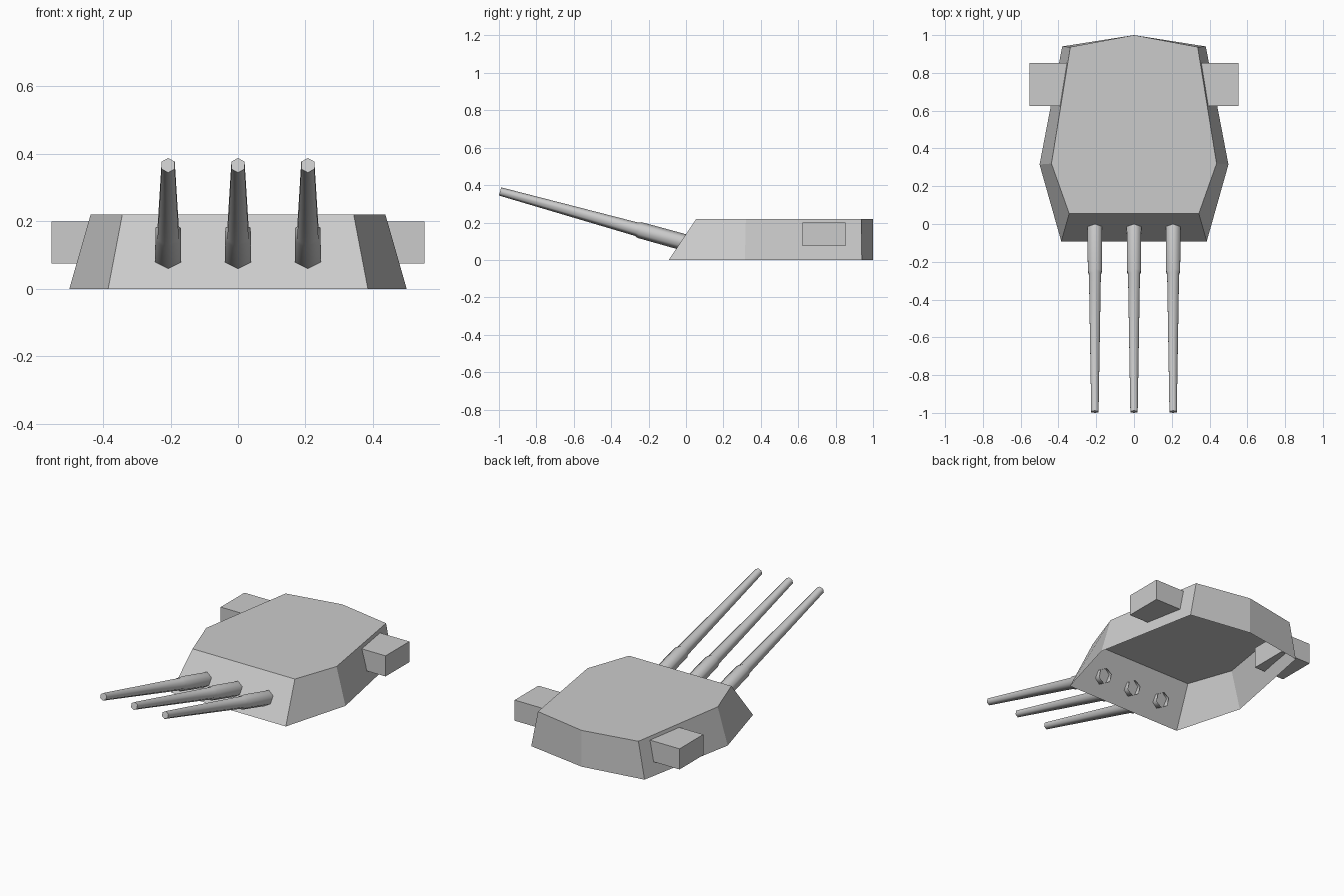
import bpy, bmesh, math
from mathutils import Vector

if "Cube" in bpy.data.objects:
    bpy.data.objects.remove(bpy.data.objects["Cube"])


def make_object(name, bm):
    bmesh.ops.recalc_face_normals(bm, faces=bm.faces)
    mesh = bpy.data.meshes.new(name)
    bm.to_mesh(mesh)
    bm.free()
    obj = bpy.data.objects.new(name, mesh)
    bpy.context.collection.objects.link(obj)
    return obj


def bridge(bm, a, b):
    n = len(a)
    for i in range(n):
        bm.faces.new((a[i], a[(i + 1) % n], b[(i + 1) % n], b[i]))


def outline(half):
    # mirror the right half; the rear point lies on the centre line
    return half + [(0, 1.0)] + [(-x, y) for x, y in reversed(half)]


# Armoured housing: sloped walls and roof, open underneath
bm = bmesh.new()
base = [bm.verts.new((x, y, 0)) for x, y in
        outline([(0.385, -0.092), (0.5, 0.315), (0.38, 0.94)])]
roof = [bm.verts.new((x, y, 0.22)) for x, y in
        outline([(0.343, 0.055), (0.437, 0.32), (0.337, 0.937)])]
bridge(bm, base, roof)
bm.faces.new(roof)
housing = make_object("turret_housing", bm)
# make sure the open shell faces outwards
roof_face = max(housing.data.polygons, key=lambda p: p.center.z)
if roof_face.normal.z < 0:
    housing.data.flip_normals()

# Rangefinder boxes on both sides
for side, label in ((1, "right"), (-1, "left")):
    bm = bmesh.new()
    bmesh.ops.create_cube(bm, size=1)
    for v in bm.verts:
        v.co = Vector((side * 0.4515 + v.co.x * 0.203,
                       0.738 + v.co.y * 0.228,
                       0.137 + v.co.z * 0.125))
    make_object("rangefinder_" + label, bm)

# Barrels: six-sided, stepped and tapered, raised towards the muzzle
start = Vector((0, 0.0, 0.091))
end = Vector((0, -0.994, 0.366))
axis = (end - start).normalized()
length = (end - start).length
side_dir = Vector((1, 0, 0))
up_dir = side_dir.cross(axis)
profile = [(0, 0.0445), (0.257, 0.0435), (0.275, 0.0365), (length, 0.0225)]

for x, label in ((-0.207, "left"), (0, "middle"), (0.207, "right")):
    bm = bmesh.new()
    rings = []
    for dist, radius in profile:
        ring = []
        for i in range(6):
            a = math.radians(90 + 60 * i)
            ring.append(bm.verts.new(
                Vector((x, 0, 0)) + start + axis * dist
                + side_dir * radius * math.cos(a) + up_dir * radius * math.sin(a)))
        rings.append(ring)
    for a, b in zip(rings, rings[1:]):
        bridge(bm, a, b)
    bm.faces.new(rings[-1])
    barrel = make_object("gun_barrel_" + label, bm)
    muzzle = min(barrel.data.polygons, key=lambda p: p.center.y)
    if muzzle.normal.y > 0:
        barrel.data.flip_normals()
    bpy.ops.object.select_all(action='DESELECT')
    barrel.select_set(True)
    bpy.context.view_layer.objects.active = barrel
    bpy.ops.object.shade_smooth_by_angle(angle=math.radians(66))
